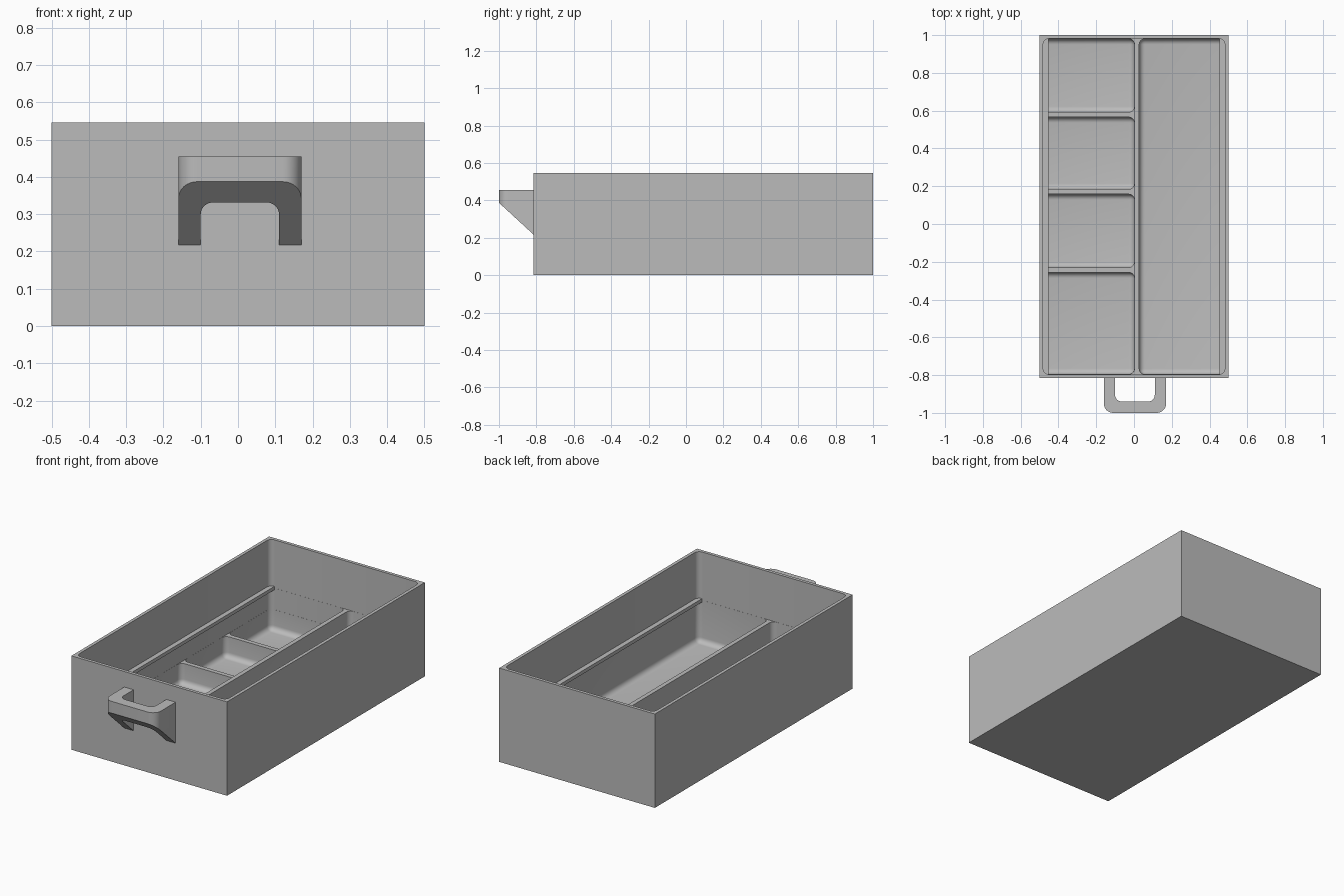
import bpy, bmesh, math
from mathutils import Vector

if "Cube" in bpy.data.objects:
    bpy.data.objects.remove(bpy.data.objects["Cube"])

grey = bpy.data.materials.new("plain grey")
grey.use_nodes = True
GREY = (0.5, 0.5, 0.5, 1)
grey.diffuse_color = GREY
grey.node_tree.nodes["Principled BSDF"].inputs["Base Color"].default_value = GREY

FRONT, BACK, HALF, TOP = -0.815, 1.0, 0.5, 0.545
WALL, FLOOR, RADIUS = 0.019, 0.02, 0.03
DIVIDER_TOP, CROSS_TOP, RAIL_TOP = 0.265, 0.14, 0.275


def add_object(name, bm):
    bmesh.ops.recalc_face_normals(bm, faces=bm.faces)
    mesh = bpy.data.meshes.new(name)
    bm.to_mesh(mesh)
    bm.free()
    mesh.materials.append(grey)
    obj = bpy.data.objects.new(name, mesh)
    bpy.context.collection.objects.link(obj)
    return obj


def box(name, x, y, z, round_sides=False, round_floor=False):
    """Box between coordinate pairs, optionally rounded at its sides and floor."""
    bm = bmesh.new()
    bmesh.ops.create_cube(bm, size=1)
    for v in bm.verts:
        v.co = Vector([r[0] if c < 0 else r[1] for c, r in zip(v.co, (x, y, z))])
    edges = []
    for e in bm.edges:
        a, b = (v.co for v in e.verts)
        upright = abs(a.z - b.z) > 1e-5
        low = max(a.z, b.z) < z[0] + 1e-5
        if (upright and round_sides) or (low and round_floor):
            edges.append(e)
    if edges:
        bmesh.ops.bevel(bm, geom=edges, offset=RADIUS, segments=6,
                        profile=0.5, affect='EDGES', clamp_overlap=True)
    return add_object(name, bm)


def smooth(obj):
    bpy.ops.object.select_all(action='DESELECT')
    obj.select_set(True)
    bpy.context.view_layer.objects.active = obj
    bpy.ops.object.shade_smooth_by_angle(angle=math.radians(30))


def carve(target, x, y, bottom, inset, round_floor=False):
    """Cut a rounded pocket, open at the top, out of the target."""
    cutter = box("pocket_cutter", (x[0] + inset, x[1] - inset),
                 (y[0] + inset, y[1] - inset), (bottom, TOP + 0.1), True, round_floor)
    cutter.hide_render = True
    mod = target.modifiers.new("pocket", 'BOOLEAN')
    mod.operation, mod.solver, mod.object = 'DIFFERENCE', 'EXACT', cutter
    bpy.context.view_layer.objects.active = target
    bpy.ops.object.modifier_apply(modifier=mod.name)
    bpy.data.objects.remove(cutter)


# Drawer body with stepped pockets: open top, two bays, small compartments
body = box("drawer_body", (-HALF, HALF), (FRONT, BACK), (0, TOP))
inner_x, inner_y = (-HALF + WALL, HALF - WALL), (FRONT + WALL, BACK - WALL)
left_bay, right_bay = (inner_x[0], 0.003), (0.027, inner_x[1])
carve(body, inner_x, inner_y, DIVIDER_TOP, 0)
carve(body, right_bay, inner_y, FLOOR, 0.0006, True)
carve(body, left_bay, inner_y, CROSS_TOP, 0.0006)
start = inner_y[0]
for centre in (-0.243, 0.171, 0.579, None):
    end = inner_y[1] if centre is None else centre - 0.012
    carve(body, left_bay, (start, end), FLOOR, 0.0012, True)
    start = end + 0.024
smooth(body)

# Thin support rails along both long walls
for name, side in (("rail_right", -1), ("rail_left", 1)):
    xs = sorted((side * 0.453, side * (HALF - WALL / 2)))
    box(name, xs, (FRONT + WALL / 2, BACK - WALL / 2), (RAIL_TOP - 0.02, RAIL_TOP))


# Pull handle: a rounded U in plan, its underside sloping down to the body
def u_outline(x0, x1, y0, radius):
    root = FRONT + 0.005
    pts = [(x0, root)]
    for cx, begin in ((x0 + radius, math.pi), (x1 - radius, 1.5 * math.pi)):
        for i in range(9):
            a = begin + i / 8 * math.pi / 2
            pts.append((cx + radius * math.cos(a), y0 + radius + radius * math.sin(a)))
    return pts + [(x1, root)]


outline = u_outline(-0.16, 0.17, -1, 0.05) + u_outline(-0.1, 0.11, -0.94, 0.035)[::-1]
bm = bmesh.new()
upper = [bm.verts.new((x, y, 0.455)) for x, y in outline]
lower = [bm.verts.new((x, y, 0.387 - 0.92 * (y + 1))) for x, y in outline]
count, half = len(outline), len(outline) // 2
for i in range(count):
    j = (i + 1) % count
    bm.faces.new((upper[i], upper[j], lower[j], lower[i]))
for i in range(half - 1):
    for ring in (upper, lower):
        bm.faces.new((ring[i], ring[i + 1], ring[count - 2 - i], ring[count - 1 - i]))
smooth(add_object("pull_handle", bm))
